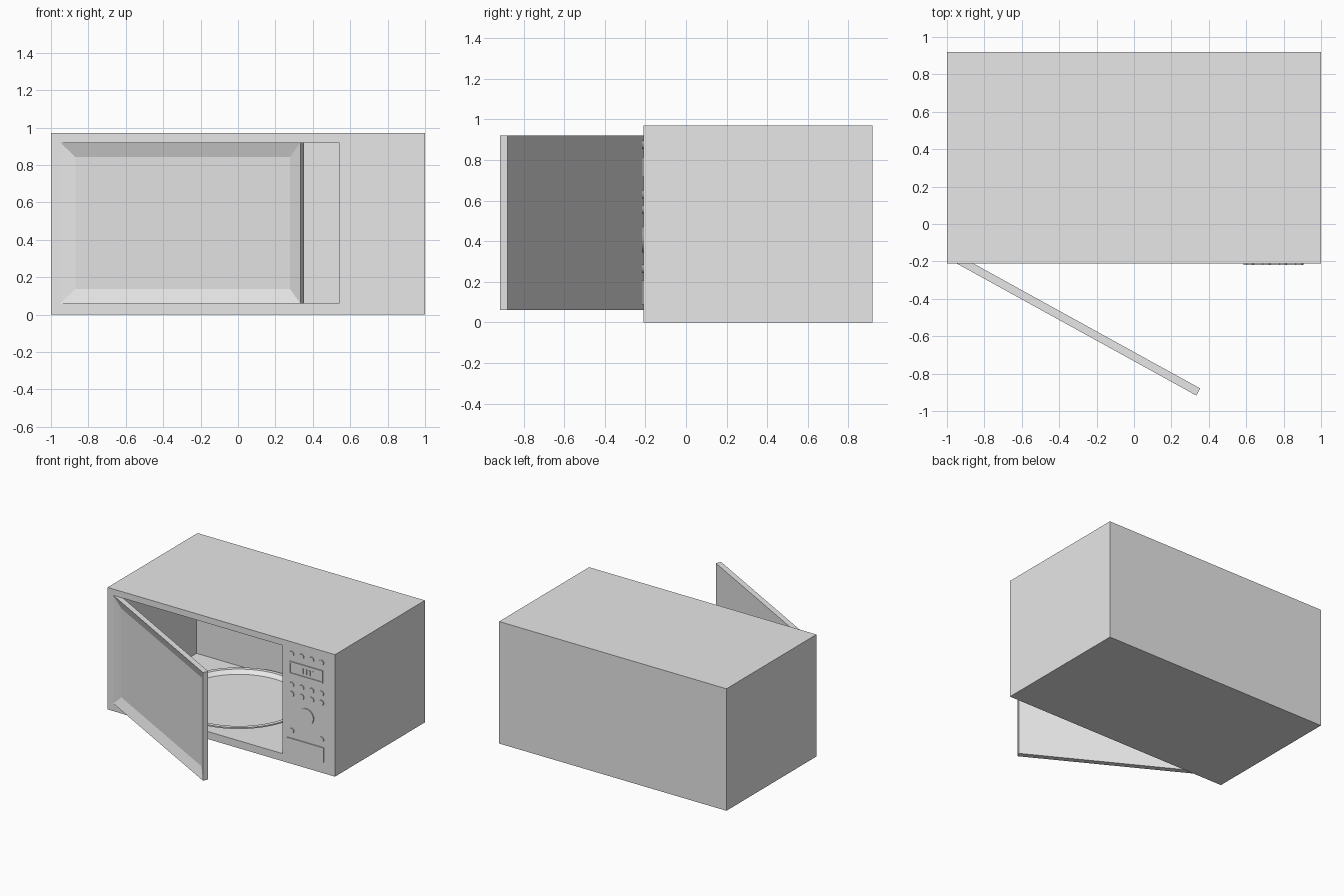
import bpy, bmesh, math

if "Cube" in bpy.data.objects:
    bpy.data.objects.remove(bpy.data.objects["Cube"])

grey = bpy.data.materials.new("plain grey")
grey.diffuse_color = (0.8, 0.8, 0.8, 1)
grey.use_nodes = True
grey.node_tree.nodes["Principled BSDF"].inputs["Base Color"].default_value = grey.diffuse_color


def finish(name, bm):
    bmesh.ops.recalc_face_normals(bm, faces=bm.faces[:])
    mesh = bpy.data.meshes.new(name)
    bm.to_mesh(mesh)
    bm.free()
    mesh.materials.append(grey)
    ob = bpy.data.objects.new(name, mesh)
    bpy.context.collection.objects.link(ob)
    return ob


def ring_solid(name, rings):
    """Closed solid skinned over rectangles (x0, x1, z0, z1, y)."""
    bm = bmesh.new()
    loops = [[bm.verts.new(p) for p in ((a, y, c), (b, y, c), (b, y, d), (a, y, d))]
             for a, b, c, d, y in rings]
    for p, q in zip(loops, loops[1:]):
        for i in range(4):
            j = (i + 1) % 4
            bm.faces.new((p[i], p[j], q[j], q[i]))
    bm.faces.new(loops[0])
    bm.faces.new(loops[-1])
    return finish(name, bm)


def lathe(name, profile, sides, center):
    """Spin an (r, z) profile about the vertical axis."""
    bm = bmesh.new()
    vs = [bm.verts.new((r, 0, z)) for r, z in profile]
    edges = [bm.edges.new(e) for e in zip(vs, vs[1:])]
    bmesh.ops.spin(bm, geom=vs + edges, axis=(0, 0, 1), cent=(0, 0, 0),
                   angle=math.tau, steps=sides, use_duplicate=False)
    bmesh.ops.remove_doubles(bm, verts=bm.verts[:], dist=1e-5)
    ob = finish(name, bm)
    ob.location = center
    return ob


def smooth(ob):
    bpy.ops.object.select_all(action='DESELECT')
    ob.select_set(True)
    bpy.context.view_layer.objects.active = ob
    bpy.ops.object.shade_smooth_by_angle(angle=math.radians(25))


FRONT = -0.21
PROUD = FRONT - 0.008

# Outer case with the open cooking cavity
ring_solid("case", [(-1, 1, 0, 0.97, 0.92), (-1, 1, 0, 0.97, FRONT),
                    (-0.95, 0.54, 0.06, 0.92, FRONT), (-0.95, 0.54, 0.06, 0.92, 0.835)])

# Open door: slab with a sloped recess in its outer face
door = ring_solid("door", [(0, 1.465, 0.06, 0.92, 0.043), (0, 1.465, 0.06, 0.92, 0),
                           (0.077, 1.388, 0.137, 0.843, 0.026)])
door.location = (-0.95, FRONT, 0)
door.rotation_euler.z = math.radians(-28.85)

# Turntable plate with a raised rim
smooth(lathe("turntable", [(0, 0.065), (0.44, 0.065), (0.515, 0.1), (0.515, 0.11), (0.485, 0.11),
                           (0.45, 0.085), (0, 0.085)], 64, (-0.205, 0.305, 0)))


# Round buttons and the dial
def button(name, x, z, r, sides):
    ob = lathe(name, [(0, -0.002), (r, -0.002), (r, 0.008), (0, 0.008)], sides, (x, FRONT, z))
    ob.rotation_euler.x = math.pi / 2
    smooth(ob)


for row, z in enumerate((0.876, 0.63, 0.557)):
    for col, x in enumerate((0.62, 0.708, 0.796, 0.882)):
        button(f"button_{row}_{col}", x, z, 0.021, 20)
for side, x in (("left", 0.62), ("right", 0.882)):
    button(f"lower_button_{side}", x, 0.265, 0.021, 20)
button("dial", 0.75, 0.41, 0.065, 40)

# Display frame with small bars on its screen
ring_solid("display", [(0.6, 0.895, 0.715, 0.815, FRONT + 0.002), (0.6, 0.895, 0.715, 0.815, PROUD),
                       (0.61, 0.885, 0.725, 0.805, PROUD), (0.61, 0.885, 0.725, 0.805, FRONT - 0.002)])
for i in range(4):
    x = 0.71 + 0.03 * i
    ring_solid(f"display_bar_{i}", [(x, x + 0.014, 0.745, 0.785, FRONT - 0.001),
                                    (x, x + 0.014, 0.745, 0.785, FRONT - 0.006)])

# Door release plate
ring_solid("release_plate", [(0.585, 0.905, 0.088, 0.205, FRONT + 0.002),
                             (0.585, 0.905, 0.088, 0.205, PROUD)])
